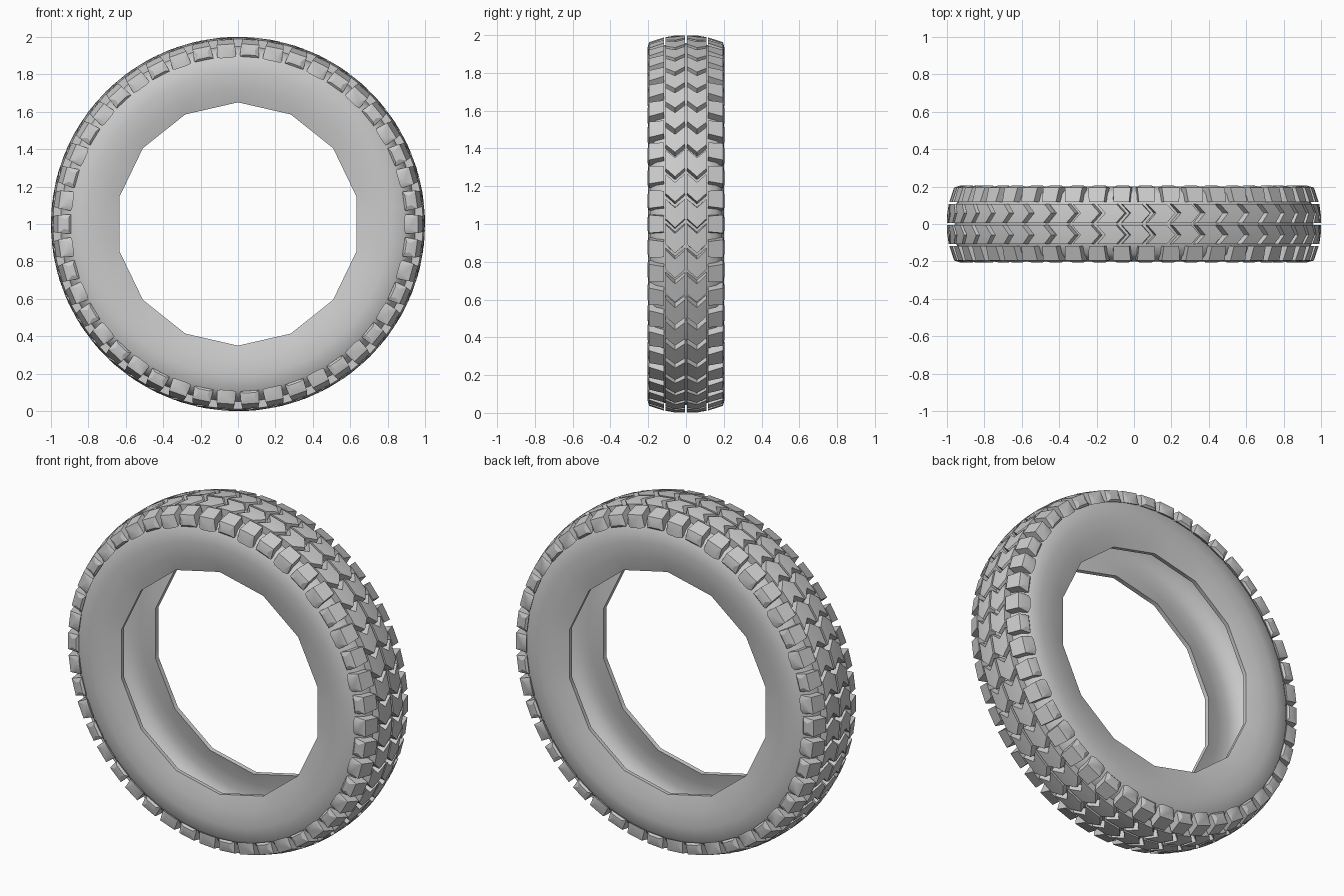
import bpy, bmesh
from math import sin, cos, pi

if "Cube" in bpy.data.objects:
    bpy.data.objects.remove(bpy.data.objects["Cube"])

COUNT = 46        # tread blocks around the tyre
SEG = 56          # carcass segments
BEAD_SIDES = 14   # the rim opening is coarsely faceted


def polar(r, t, y):
    return (r * sin(t), y, 1 + r * cos(t))


def finish(bm, name, angle):
    bmesh.ops.recalc_face_normals(bm, faces=bm.faces)
    me = bpy.data.meshes.new(name)
    bm.to_mesh(me)
    bm.free()
    ob = bpy.data.objects.new(name, me)
    bpy.context.collection.objects.link(ob)
    bpy.ops.object.select_all(action='DESELECT')
    ob.select_set(True)
    bpy.context.view_layer.objects.active = ob
    bpy.ops.object.shade_smooth_by_angle(angle=angle)


# Carcass: thin hollow section (radius, y, is_bead) swept around the axle
outer = [(0.958, 0.0), (0.952, 0.10), (0.93, 0.16), (0.89, 0.19), (0.81, 0.2),
         (0.72, 0.192), (0.65, 0.17)]
inner = [(0.652, 0.145), (0.72, 0.165), (0.80, 0.175), (0.87, 0.16),
         (0.92, 0.10), (0.93, 0.0)]
half = outer + inner
section = half + [(r, -y) for r, y in reversed(half) if y > 0]

bm = bmesh.new()
rings = []
for i in range(SEG):
    t = 2 * pi * i / SEG
    step = 2 * pi / BEAD_SIDES
    facet = cos(step / 2) / cos(t % step - step / 2)
    rings.append([bm.verts.new(polar(r * (facet if r < 0.7 else 1), t, y))
                  for r, y in section])
n = len(section)
for i in range(SEG):
    a, b = rings[i], rings[(i + 1) % SEG]
    for j in range(n):
        k = (j + 1) % n
        bm.faces.new((a[j], a[k], b[k], b[j]))
finish(bm, "tyre_carcass", 0.7)


def add_block(bm, t, side, columns):
    """Solid strip; columns are (y, arc start, arc end, top r, base r)."""
    cols = []
    for y, a0, a1, top, base in columns:
        cols.append([bm.verts.new(polar(r, t + a, side * y)) for r, a in
                     ((base, a0 - 0.008), (top, a0), (top, a1), (base, a1 + 0.008))])
    for c, d in zip(cols, cols[1:]):
        for j in range(4):
            k = (j + 1) % 4
            bm.faces.new((c[j], c[k], d[k], d[j]))
    bm.faces.new(cols[0])
    bm.faces.new(cols[-1])


# Centre tread: two rows of chevron blocks
bm = bmesh.new()
for i in range(COUNT):
    for side in (-1, 1):
        add_block(bm, 2 * pi * i / COUNT, side, [
            (0.006, -0.065, 0.04, 1.0, 0.945),
            (0.058, -0.018, 0.087, 0.998, 0.945),
            (0.108, -0.065, 0.04, 0.99, 0.94)])
finish(bm, "centre_tread", 0.4)

# Shoulder lugs: wrap over the edge, with alternating tip lengths
bm = bmesh.new()
for i in range(COUNT):
    tip = 0.90 if i % 2 else 0.915
    for side in (-1, 1):
        add_block(bm, 2 * pi * (i + 0.5) / COUNT, side, [
            (0.117, -0.042, 0.042, 0.988, 0.935),
            (0.195, -0.05, 0.05, 0.963, 0.895),
            (0.205, -0.028, 0.028, tip + 0.015, tip - 0.01)])
finish(bm, "shoulder_lugs", 0.4)
